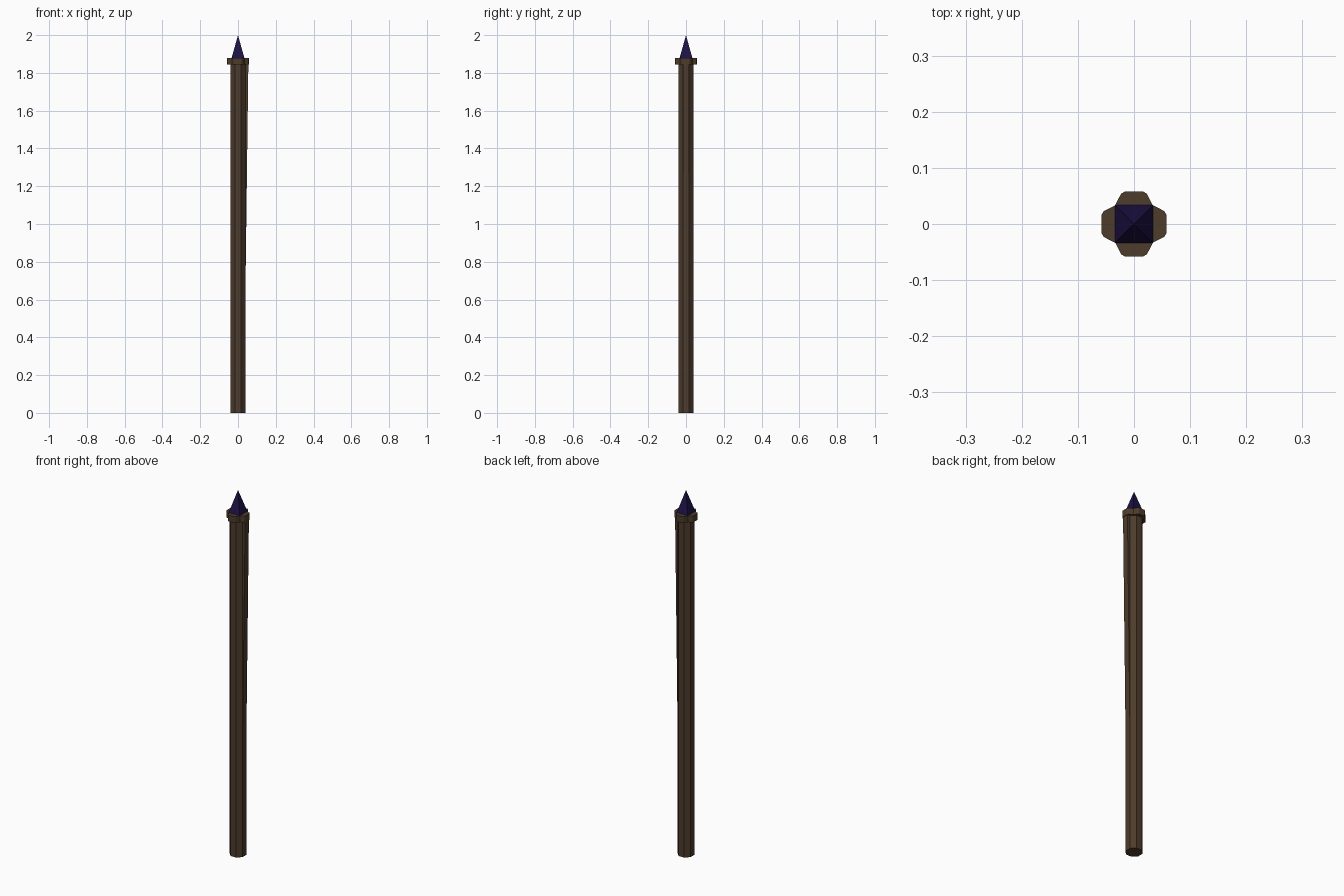
import bpy, bmesh
from math import radians, cos, sin, pi

if "Cube" in bpy.data.objects:
    bpy.data.objects.remove(bpy.data.objects["Cube"])


def material(name, rgb):
    m = bpy.data.materials.new(name)
    m.diffuse_color = (*rgb, 1)
    m.use_nodes = True
    m.node_tree.nodes["Principled BSDF"].inputs["Base Color"].default_value = m.diffuse_color
    return m


wood = material("dark_wood", (0.075, 0.045, 0.025))
spike = material("dark_violet", (0.012, 0.006, 0.06))


def loft(name, rings, mat):
    """Join rings of equal point count and cap both ends."""
    bm = bmesh.new()
    loops = [[bm.verts.new(p) for p in r] for r in rings]
    n = len(loops[0])
    for a, b in zip(loops, loops[1:]):
        for i in range(n):
            j = (i + 1) % n
            bm.faces.new((a[i], a[j], b[j], b[i]))
    bm.faces.new(loops[0])
    bm.faces.new(loops[-1])
    bmesh.ops.recalc_face_normals(bm, faces=bm.faces)
    me = bpy.data.meshes.new(name)
    bm.to_mesh(me)
    bm.free()
    me.materials.append(mat)
    ob = bpy.data.objects.new(name, me)
    bpy.context.collection.objects.link(ob)
    return ob


def at(outline, z):
    return [(x, y, z) for x, y in outline]


# Octagonal post
r = 0.04 / cos(pi / 8)
octagon = [(r * cos(pi / 8 + i * pi / 4), r * sin(pi / 8 + i * pi / 4)) for i in range(8)]
loft("post", [at(octagon, 0), at(octagon, 1.86)], wood)

# Thin wedge on the right side, thickening towards the collar
h = 0.0164


def wedge_ring(x, z):
    return [(0.02, -h, z), (x, -h, z), (x, h, z), (0.02, h, z)]


loft("side_wedge", [wedge_ring(0.04, 0.7), wedge_ring(0.055, 1.86)], wood)

# Cross-shaped collar: one arm outline turned four times
arm = [(0.034, -0.033), (0.054, -0.023), (0.058, -0.016),
       (0.058, 0.016), (0.054, 0.023)]
collar = []
for k in range(4):
    c, s = cos(radians(90 * k)), sin(radians(90 * k))
    collar += [(x * c - y * s, x * s + y * c) for x, y in arm]
loft("collar", [at(collar, 1.845), at(collar, 1.88)], wood)

# Four-sided pointed tip
bpy.ops.mesh.primitive_cone_add(vertices=4, radius1=0.0335 * 2 ** 0.5, radius2=0,
                                depth=0.12, location=(0, 0, 1.94),
                                rotation=(0, 0, radians(45)))
tip = bpy.context.object
tip.name = "pointed_tip"
tip.data.materials.append(spike)
